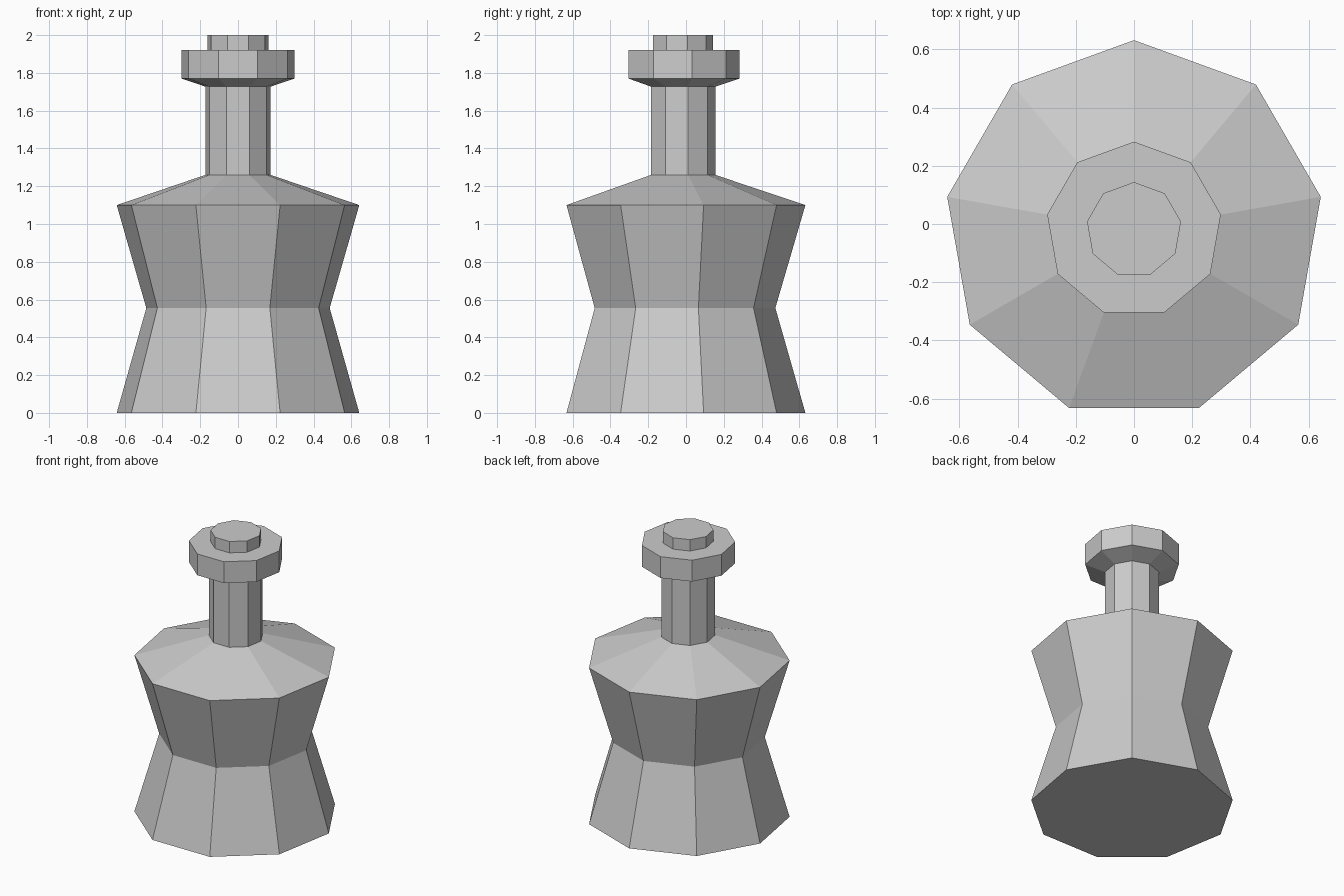
import bpy
import bmesh
from math import sin, cos, tau

SIDES = 9
CENTRE_Y = -0.02  # the nine-sided outline is centred by its bounds

cube = bpy.data.objects.get("Cube")
if cube:
    bpy.data.objects.remove(cube, do_unlink=True)

grey = bpy.data.materials.new("light_grey")
grey.use_nodes = True
colour = (0.6, 0.6, 0.6, 1.0)
grey.diffuse_color = colour
grey.node_tree.nodes["Principled BSDF"].inputs["Base Color"].default_value = colour


def turned_part(name, profile, close_bottom=False, close_top=False):
    """Turn (radius, height) points into a flat-sided part, a corner to the back."""
    bm = bmesh.new()
    rings = []
    for radius, z in profile:
        ring = []
        for i in range(SIDES):
            a = tau * i / SIDES
            ring.append(bm.verts.new((-radius * sin(a), CENTRE_Y + radius * cos(a), z)))
        rings.append(ring)
    for low, high in zip(rings, rings[1:]):
        for i in range(SIDES):
            j = (i + 1) % SIDES
            bm.faces.new((low[i], low[j], high[j], high[i]))
    if close_bottom:
        bm.faces.new(rings[0][::-1])
    if close_top:
        bm.faces.new(rings[-1])
    mesh = bpy.data.meshes.new(name)
    bm.to_mesh(mesh)
    bm.free()
    mesh.materials.append(grey)
    obj = bpy.data.objects.new(name, mesh)
    bpy.context.collection.objects.link(obj)
    return obj


WIDE, WAIST, NECK, RIM, BUTTON = 0.652, 0.493, 0.175, 0.303, 0.164

# Waisted body with sloping shoulder
turned_part("body", [(WIDE, 0), (WAIST, 0.555), (WIDE, 1.1), (NECK, 1.26)],
            close_bottom=True)
# Straight neck
turned_part("neck", [(NECK, 1.26), (NECK, 1.727)])
# Flared stopper with a raised button on top
turned_part("stopper", [(NECK, 1.727), (RIM, 1.77), (RIM, 1.92),
                        (BUTTON, 1.92), (BUTTON, 2.0)], close_top=True)
